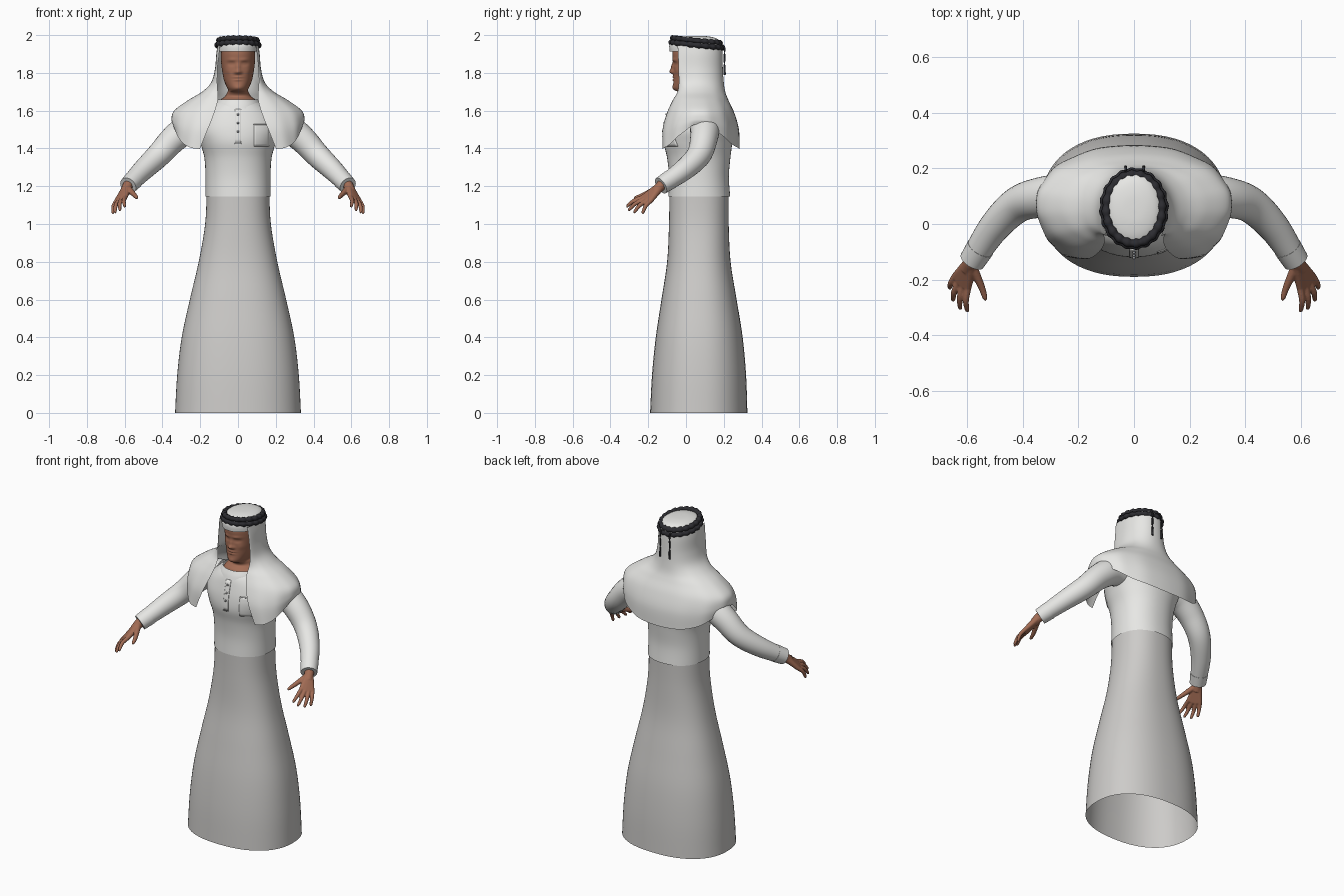
import bpy, bmesh, math
from mathutils import Vector

cube = bpy.data.objects.get("Cube")
if cube:
    bpy.data.objects.remove(cube, do_unlink=True)


def material(name, r, g, b):
    m = bpy.data.materials.new(name)
    m.use_nodes = True
    m.diffuse_color = (r, g, b, 1)
    bsdf = m.node_tree.nodes["Principled BSDF"]
    bsdf.inputs["Base Color"].default_value = (r, g, b, 1)
    bsdf.inputs["Roughness"].default_value = 0.8
    return m


WHITE = material("white cloth", 0.8, 0.8, 0.78)
GREY = material("skirt cloth", 0.61, 0.6, 0.585)
SKIN = material("skin", 0.36, 0.15, 0.09)
BLACK = material("black cord", 0.025, 0.025, 0.03)
SEAM = material("seam grey", 0.3, 0.3, 0.3)


def finish(name, bm, mat, angle=50):
    bmesh.ops.recalc_face_normals(bm, faces=bm.faces)
    me = bpy.data.meshes.new(name)
    bm.to_mesh(me)
    bm.free()
    ob = bpy.data.objects.new(name, me)
    bpy.context.collection.objects.link(ob)
    me.materials.append(mat)
    bpy.ops.object.select_all(action='DESELECT')
    ob.select_set(True)
    bpy.context.view_layer.objects.active = ob
    bpy.ops.object.shade_smooth_by_angle(angle=math.radians(angle))
    return ob


def mirror(ob):
    mod = ob.modifiers.new("mirror", 'MIRROR')
    mod.use_clip = True
    return ob


def spline(rows, steps):
    """Smooth interpolation through rows of numbers."""
    out = []
    for i in range(len(rows) - 1):
        p = [rows[max(0, min(len(rows) - 1, i + k))] for k in (-1, 0, 1, 2)]
        for s in range(steps):
            t = s / steps
            out.append([b + t / 2 * (c - a + t * (2 * a - 5 * b + 4 * c - d + t * (3 * b - 3 * c + d - a)))
                        for a, b, c, d in zip(*p)])
    return out + [list(rows[-1])]


def skin_rings(bm, rings, closed=True, loop=False, caps=False):
    vs = [[bm.verts.new(p) for p in r] for r in rings]
    n = len(vs[0])
    for i in range(len(vs) if loop else len(vs) - 1):
        a, b = vs[i], vs[(i + 1) % len(vs)]
        for j in range(n if closed else n - 1):
            k = (j + 1) % n
            bm.faces.new((a[j], a[k], b[k], b[j]))
    if caps:
        bm.faces.new(vs[0])
        bm.faces.new(vs[-1])


def power(v, e):
    return math.copysign(abs(v) ** e, v)


def oval(z, w, front, back, n=64, e=2.2):
    mid, d = (front + back) / 2, (back - front) / 2
    angles = [math.tau * k / n for k in range(n)]
    return [Vector((w * power(math.sin(a), 2 / e), mid - d * power(math.cos(a), 2 / e), z)) for a in angles]


def body(name, rows, mat, steps=5, e=2.2, caps=False):
    bm = bmesh.new()
    skin_rings(bm, [oval(*r, e=e) for r in spline(rows, steps)], caps=caps)
    return finish(name, bm, mat)


def tube(bm, path, steps=5, n=20):
    pts = spline(path, steps)
    rings = []
    for i, p in enumerate(pts):
        a, b = pts[max(0, i - 1)], pts[min(len(pts) - 1, i + 1)]
        q = (Vector(b[:3]) - Vector(a[:3])).to_track_quat('Z', 'Y')
        rings.append([Vector(p[:3]) + q @ Vector((p[3] * math.cos(math.tau * k / n), p[3] * math.sin(math.tau * k / n), 0))
                      for k in range(n)])
    skin_rings(bm, rings, caps=True)


# Robe: flared skirt and fitted upper garment (z, half width, front, back)
body("skirt", [(0, .333, -.19, .325), (.2, .322, -.18, .318), (.4, .298, -.16, .3), (.6, .255, -.13, .268),
               (.8, .208, -.1, .236), (1, .174, -.09, .226), (1.17, .166, -.088, .226)], GREY, e=2.3)
TORSO = [(1.145, .173, -.093, .234), (1.25, .172, -.09, .227), (1.35, .178, -.1, .235), (1.43, .2, -.118, .245),
         (1.5, .22, -.115, .25), (1.57, .2, -.1, .24), (1.62, .15, -.085, .2), (1.655, .105, -.062, .17)]
body("upper_robe", TORSO, WHITE)
body("collar", [(1.612, .125, -.09, .18), (1.635, .122, -.081, .18), (1.66, .105, -.068, .17)], WHITE)


def chest_y(x, z):
    rows = spline(TORSO, 12)
    r = min(rows, key=lambda q: abs(q[0] - z))
    mid, d = (r[2] + r[3]) / 2, (r[3] - r[2]) / 2
    return mid - d * (1 - abs(x / r[1]) ** 2.2) ** (1 / 2.2)


# Chest details: placket, pocket and buttons lying on the cloth
def patch(name, x0, x1, z0, z1, mat, n=8):
    bm = bmesh.new()
    grid = []
    for i in range(n + 1):
        z = z0 + (z1 - z0) * i / n
        xs = [x0 + (x1 - x0) * j / n for j in range(n + 1)]
        grid.append([Vector((x, chest_y(x, z) - .003, z)) for x in xs])
    skin_rings(bm, grid, closed=False)
    ob = finish(name, bm, mat)
    ob.modifiers.new("thickness", 'SOLIDIFY').thickness = .004


patch("placket", -.016, .016, 1.425, 1.61, WHITE)
patch("pocket", .085, .165, 1.41, 1.53, WHITE)
patch("placket_end_seam", -.018, .018, 1.424, 1.43, SEAM)
patch("pocket_seam", .083, .15, 1.525, 1.529, SEAM)
for i in range(3):
    z = 1.58 - i * .045
    bm = bmesh.new()
    bmesh.ops.create_uvsphere(bm, u_segments=12, v_segments=8, radius=.006)
    finish("button", bm, SEAM).location = (0, chest_y(0, z) - .005, z)

# Sleeves with cuffs (x, y, z, radius)
ARM = [(.17, .1, 1.53, .08), (.25, .1, 1.515, .08), (.335, .095, 1.455, .073), (.42, .068, 1.365, .065),
       (.505, -.015, 1.283, .056), (.58, -.13, 1.205, .045)]
bm = bmesh.new()
tube(bm, ARM, 6, 28)
mirror(finish("sleeves", bm, WHITE))
bm = bmesh.new()
tube(bm, [(.552, -.085, 1.234, .051), (.582, -.133, 1.203, .047)], 3, 28)
mirror(finish("cuffs", bm, WHITE))

# Hands: palm hull plus tapering fingers, fused into one surface
bm = bmesh.new()
WRIST = Vector((.582, -.13, 1.205))
KNUCKLES = [Vector(k) for k in ((.641, -.185, 1.125), (.63, -.205, 1.126), (.615, -.22, 1.132), (.597, -.228, 1.142))]
TIPS = [Vector(t) for t in ((.664, -.232, 1.056), (.652, -.277, 1.06), (.626, -.307, 1.072), (.6, -.316, 1.092))]
ball = bmesh.new()
bmesh.ops.create_icosphere(ball, subdivisions=2, radius=1)
hull = [bm.verts.new(c + v.co * r) for c, r in [(WRIST, .024)] + [(k, .013) for k in KNUCKLES] for v in ball.verts]
ball.free()
res = bmesh.ops.convex_hull(bm, input=hull)
bmesh.ops.delete(bm, geom=[v for v in bm.verts if not v.link_faces], context='VERTS')
for k, t in zip(KNUCKLES, TIPS):
    mid = k.lerp(t, .5) + Vector((.006, -.004, .006))
    tube(bm, [(*k.lerp(WRIST, .2), .012), (*k, .0125), (*mid, .011), (*k.lerp(t, .93), .008), (*t, .003)], 4, 12)
tube(bm, [(.583, -.15, 1.19, .018), (.562, -.195, 1.168, .015), (.545, -.235, 1.15, .012),
          (.536, -.265, 1.14, .009), (.533, -.276, 1.137, .003)], 4, 12)
tube(bm, [(.56, -.1, 1.228, .028), (*WRIST, .028), (.6, -.165, 1.17, .024)], 3, 16)
hand = finish("hands", bm, SKIN, 180)
mod = hand.modifiers.new("fuse", 'REMESH')
mod.mode, mod.voxel_size, mod.use_smooth_shade = 'VOXEL', .0035, True
hand.modifiers.new("soften", 'SMOOTH').iterations = 3
mirror(hand)

# Head and neck, with the face raised from smooth bumps
head = body("head", [(1.6, .125, -.05, .15), (1.65, .1, -.048, .14), (1.675, .07, -.02, .13), (1.695, .058, -.03, .125),
                     (1.708, .052, -.058, .13), (1.725, .06, -.068, .14), (1.76, .074, -.066, .15),
                     (1.8, .082, -.066, .16), (1.85, .089, -.067, .17), (1.9, .09, -.072, .175),
                     (1.94, .087, -.066, .17)], SKIN, steps=9, caps=True)


def bump(x, z, cx, cz, sx, sz, h):
    return h * math.exp(-((abs(x) - cx) / sx) ** 2 - ((z - cz) / sz) ** 2)


FACE = [(0, 1.806, .013, .012, .019), (0, 1.83, .009, .022, .013), (.014, 1.802, .007, .008, .007),
        (.034, 1.848, .017, .01, -.01), (.034, 1.848, .01, .006, .006), (.032, 1.869, .024, .008, .005),
        (0, 1.777, .022, .005, .006), (0, 1.763, .018, .005, .006), (0, 1.77, .026, .003, -.004),
        (0, 1.72, .02, .014, .005), (.055, 1.81, .015, .018, .004)]
for v in head.data.vertices:
    if v.co.y < 0 and v.co.z > 1.7:
        v.co.y -= sum(bump(v.co.x, v.co.z, *f) for f in FACE)

# Scarf: crown with forehead band
body("scarf_crown", [(1.912, .108, -.087, .19), (1.945, .107, -.088, .19), (1.968, .1, -.075, .18),
                     (1.985, .08, -.045, .155), (1.994, .045, 0, .11), (1.996, .004, .05, .06)], WHITE, e=2.1, caps=True)

# Scarf: drape open at the face, spread on the shoulders and arched over the arms
# (z, half width, side y, back y, edge x, edge y, arch height)
DRAPE = [(1.945, .108, .05, .19, .095, -.045, 0), (1.9, .115, .05, .193, .1, -.042, 0), (1.82, .122, .05, .195, .108, -.04, 0),
         (1.75, .142, .055, .2, .11, -.038, 0), (1.7, .19, .06, .208, .107, -.045, 0), (1.655, .265, .07, .225, .107, -.07, 0),
         (1.59, .338, .075, .255, .125, -.1, .01), (1.5, .352, .075, .28, .16, -.124, .055),
         (1.395, .345, .075, .284, .202, -.124, .135)]
bm = bmesh.new()
rings = []
N = 20
for z, w, ys, yb, fx, fy, arch in spline(DRAPE, 6):
    ring = []
    for k in range(-N, N + 1):
        s = k / N * math.pi / 2
        c, sn = math.cos(s), math.sin(s)
        x = fx + (w - fx) * c if k < 0 else w * c ** .9
        y = ys + (ys - fy) * sn if k < 0 else ys + (yb - ys) * sn
        fold = .004 * math.sin(k * .9) * min(1, max(0, (1.75 - z) * 4)) * c
        ring.append(Vector((max(x, 0) if k < N else 0, y + fold, z + arch * math.exp(-(s / .75) ** 2))))
    rings.append(ring)
skin_rings(bm, rings, closed=False)
mirror(finish("scarf_drape", bm, WHITE))


# Head cord: two lumpy rope rings, tilted back, and two hanging strands
def rope_ring(name, ax, ay, z0, r, lumps=20, n=160, m=10):
    bm = bmesh.new()
    rings = []
    for i in range(n):
        a = math.tau * i / n
        rr = r * (1 + .16 * math.sin(lumps * a))
        ring = []
        for j in range(m):
            b = math.tau * j / m
            o = rr * math.cos(b)
            y = (ay + o) * math.sin(a)
            ring.append(Vector(((ax + o) * math.cos(a), .055 + y, z0 - .1 * y + rr * math.sin(b))))
        rings.append(ring)
    skin_rings(bm, rings, loop=True)
    finish(name, bm, BLACK)


rope_ring("upper_head_cord", .1, .124, 1.971, .0145)
rope_ring("lower_head_cord", .109, .132, 1.947, .0145)
for x in (-.03, .035):
    bm = bmesh.new()
    tube(bm, [(x, .19, 1.95, .004), (x, .204, 1.93, .005), (x, .203, 1.86, .005), (x, .205, 1.79, .006)], 4, 8)
    finish("cord_strand", bm, BLACK)
